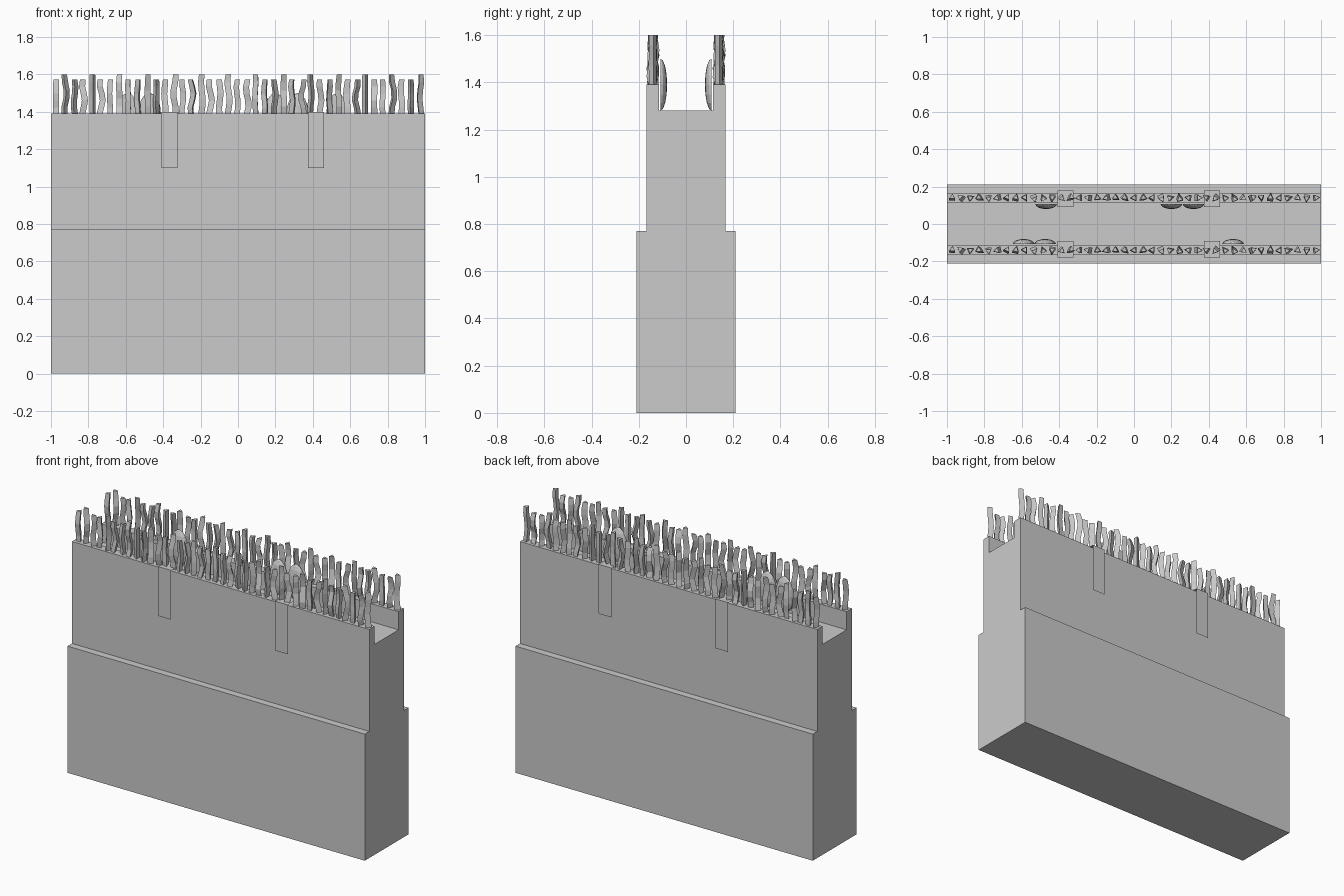
import bpy, bmesh, math, random

if "Cube" in bpy.data.objects:
    bpy.data.objects.remove(bpy.data.objects["Cube"])

random.seed(4)


def make_object(name, bm, smooth=False):
    mesh = bpy.data.meshes.new(name)
    bmesh.ops.recalc_face_normals(bm, faces=bm.faces)
    for f in bm.faces:
        f.smooth = smooth
    bm.to_mesh(mesh)
    bm.free()
    ob = bpy.data.objects.new(name, mesh)
    bpy.context.collection.objects.link(ob)
    return ob


def extrude_profile(name, pts, x0, x1, closed=True):
    """Sweep a (y, z) profile along x; an open profile makes a thin strip."""
    bm = bmesh.new()
    a = [bm.verts.new((x0, y, z)) for y, z in pts]
    b = [bm.verts.new((x1, y, z)) for y, z in pts]
    n = len(pts)
    for i in range(n if closed else n - 1):
        j = (i + 1) % n
        bm.faces.new((a[i], a[j], b[j], b[i]))
    if closed:
        bm.faces.new(a)
        bm.faces.new(b)
    return make_object(name, bm)


# Stone base and the walkway block with its two parapets
extrude_profile("wall_base", [(-.21, 0), (.21, 0), (.21, .77), (-.21, .77)], -1, 1)
extrude_profile("wall_walkway", [(-.167, .765), (.167, .765), (.167, 1.39), (.115, 1.39),
                                 (.115, 1.28), (-.115, 1.28), (-.115, 1.39), (-.167, 1.39)], -1, 1)

# Straps folded over the parapets
for side in (-1, 1):
    for i, x in enumerate((-.367, .418)):
        s = side
        extrude_profile(f"strap_{'front' if s < 0 else 'back'}_{i}",
                        [(s * .18, 1.1), (s * .18, 1.4), (s * .092, 1.4), (s * .092, 1.28)],
                        x - .043, x + .043, closed=False)


# Crooked three-sided stakes; the same palisade stands on both parapets
def add_stake(bm, x, y, top, turn, bend, phase):
    levels = 6
    rings = []
    for k in range(levels):
        t = k / (levels - 1)
        w = bend * math.sin(phase + t * 7)
        cx, cy = x + w * math.cos(turn), y + w * math.sin(turn)
        r = .019 if k < levels - 1 else .017
        rings.append([bm.verts.new((cx + r * math.cos(turn + a * math.tau / 3),
                                    cy + r * math.sin(turn + a * math.tau / 3),
                                    1.385 + t * (top - 1.385))) for a in range(3)])
    for lo, hi in zip(rings, rings[1:]):
        for a in range(3):
            b = (a + 1) % 3
            bm.faces.new((lo[a], lo[b], hi[b], hi[a]))
    bm.faces.new(rings[0])
    bm.faces.new(rings[-1])


bm = bmesh.new()
count = 41
for i in range(count):
    x = -.972 + 1.944 * i / (count - 1)
    tall = i % 3 == 1
    add_stake(bm, x, -.14, 1.6 if tall else 1.573, random.uniform(0, math.tau),
              .009 if i % 2 else .005, random.uniform(0, math.tau))
palisade = make_object("palisade_front", bm)
back = palisade.copy()
back.name = "palisade_back"
back.location.y = .28
bpy.context.collection.objects.link(back)

# Domed oval shields leaning on the inner faces of the parapets
shields = [(-.59, -1), (-.475, -1), (.53, -1), (-.47, 1), (.2, 1), (.318, 1)]
for i, (x, side) in enumerate(shields):
    bm = bmesh.new()
    bmesh.ops.create_uvsphere(bm, u_segments=16, v_segments=8, radius=1)
    geom = bm.verts[:] + bm.edges[:] + bm.faces[:]
    cut = bmesh.ops.bisect_plane(bm, geom=geom, dist=1e-5, plane_co=(0, 0, 0),
                                 plane_no=(0, side, 0), clear_outer=True)
    bmesh.ops.holes_fill(bm, edges=bm.edges[:])
    bmesh.ops.scale(bm, vec=(.058, .028, .11), verts=bm.verts)
    bmesh.ops.translate(bm, vec=(x, side * .108, 1.39), verts=bm.verts)
    make_object(f"shield_{i}", bm)
